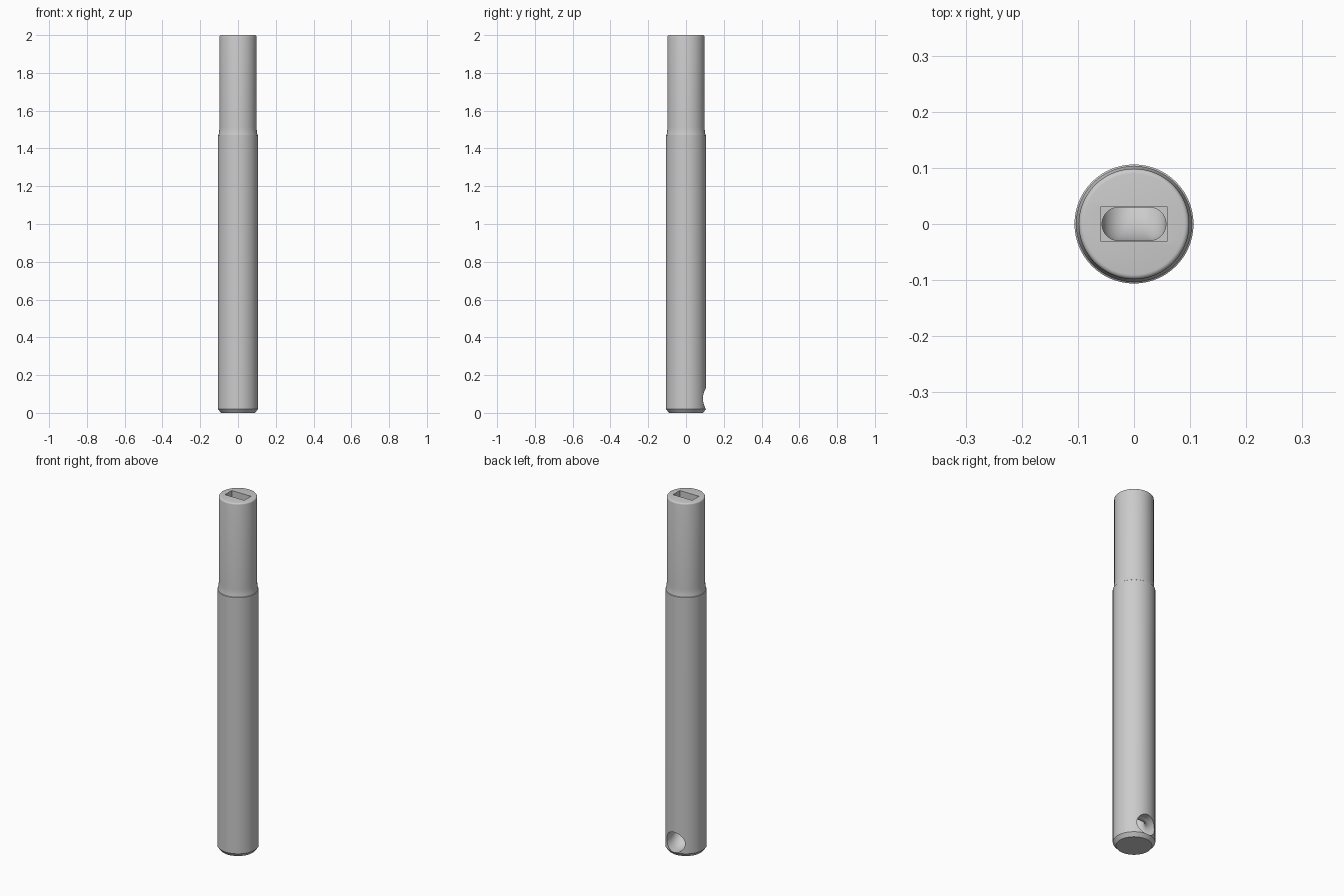
import bpy
import bmesh
from math import sin, cos, pi, radians, copysign
from mathutils import Vector

default = bpy.data.objects.get("Cube")
if default:
    bpy.data.objects.remove(default, do_unlink=True)

# Single plain grey
grey = bpy.data.materials.new("plain grey")
grey.use_nodes = True
colour = (0.6, 0.6, 0.6, 1)
grey.diffuse_color = colour
grey.node_tree.nodes["Principled BSDF"].inputs["Base Color"].default_value = colour


def loft(name, rings):
    """Closed solid skinned through rings of equal point count."""
    bm = bmesh.new()
    loops = [[bm.verts.new(p) for p in ring] for ring in rings]
    n = len(loops[0])
    for low, high in zip(loops, loops[1:]):
        for i in range(n):
            j = (i + 1) % n
            bm.faces.new((low[i], low[j], high[j], high[i]))
    bm.faces.new(loops[0])
    bm.faces.new(loops[-1])
    bmesh.ops.recalc_face_normals(bm, faces=bm.faces)
    mesh = bpy.data.meshes.new(name)
    bm.to_mesh(mesh)
    bm.free()
    mesh.materials.append(grey)
    obj = bpy.data.objects.new(name, mesh)
    bpy.context.collection.objects.link(obj)
    return obj


def section(centre, across, half_width, half_depth, count=48):
    """Rounded slot outline, wide in x and half_depth along the across vector."""
    ring = []
    for i in range(count):
        t = 2 * pi * (i + 0.5) / count
        x = copysign(half_width - half_depth, cos(t)) + half_depth * cos(t)
        ring.append(centre + Vector((x, 0, 0)) + across * half_depth * sin(t))
    return ring


def cut(target, cutter):
    cutter.hide_render = True
    mod = target.modifiers.new("cut", 'BOOLEAN')
    mod.operation = 'DIFFERENCE'
    mod.solver = 'EXACT'
    mod.object = cutter
    bpy.ops.object.select_all(action='DESELECT')
    bpy.context.view_layer.objects.active = target
    target.select_set(True)
    bpy.ops.object.modifier_apply(modifier=mod.name)
    bpy.data.objects.remove(cutter, do_unlink=True)


# Turned shaft: bottom chamfer, shoulder with fillet, rounded top edge
profile = [(0.09, 0), (0.106, 0.02), (0.106, 1.47), (0.103, 1.472),
           (0.1005, 1.485), (0.099, 1.5), (0.0985, 1.515)]
edge = 0.0085
for k in range(5):
    a = k * pi / 8
    profile.append((0.09 + edge * cos(a), 2 - edge + edge * sin(a)))
sides = 96
shaft = loft("shaft", [[(r * cos(2 * pi * i / sides), r * sin(2 * pi * i / sides), z)
                        for i in range(sides)] for r, z in profile])

# Rectangular socket in the top
corners = [(-0.06, -0.03), (0.06, -0.03), (0.06, 0.03), (-0.06, 0.03)]
cut(shaft, loft("socket_cutter", [[(x, y, z) for x, y in corners] for z in (1.5, 2.1)]))

# Rounded channel running down, bending and widening to the round back outlet
width, depth, bend, outlet_z = 0.057, 0.0295, 0.07, 0.076
pivot = Vector((0, bend, outlet_z + bend))
rings = [section(Vector((0, 0, 1.6)), Vector((0, -1, 0)), width, depth)]
steps = 14
for k in range(steps + 1):
    f = k / steps
    out = Vector((0, -cos(f * pi / 2), -sin(f * pi / 2)))
    grow = f * f * (3 - 2 * f)
    rings.append(section(pivot + out * bend, out, width, depth + (width - depth) * grow))
rings.append(section(Vector((0, 0.2, outlet_z)), Vector((0, 0, -1)), width, width))
cut(shaft, loft("channel_cutter", rings))

bpy.ops.object.select_all(action='DESELECT')
bpy.context.view_layer.objects.active = shaft
shaft.select_set(True)
bpy.ops.object.shade_smooth_by_angle(angle=radians(30))
